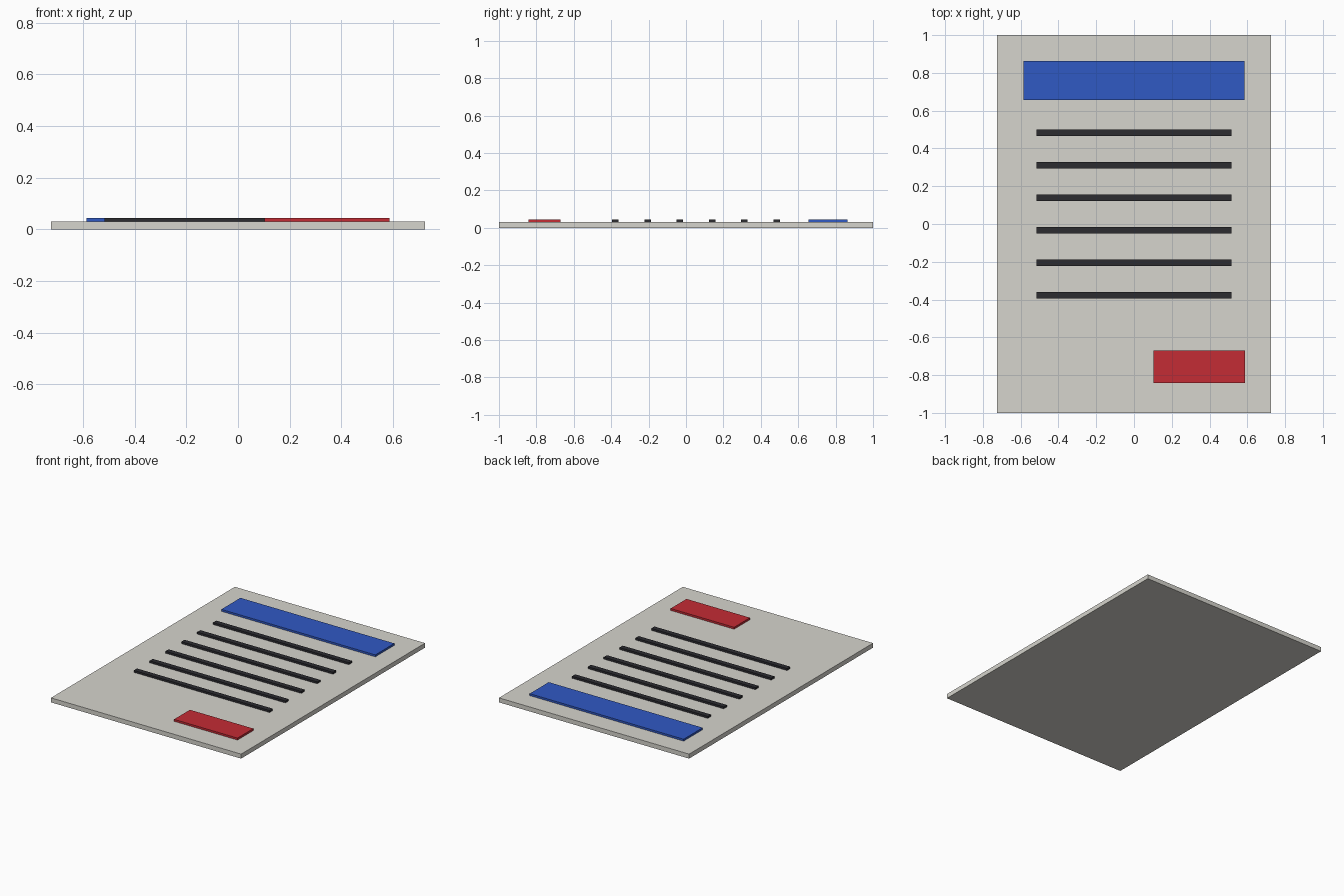
import bpy

if "Cube" in bpy.data.objects:
    bpy.data.objects.remove(bpy.data.objects["Cube"])

SHEET_TOP = 0.031
PRINT_TOP = 0.0445


def material(name, rgb):
    mat = bpy.data.materials.new(name)
    mat.diffuse_color = (*rgb, 1.0)
    mat.use_nodes = True
    mat.node_tree.nodes["Principled BSDF"].inputs["Base Color"].default_value = mat.diffuse_color
    return mat


def slab(name, x, y, width, depth, z0, z1, mat):
    """Flat box centred on (x, y) between heights z0 and z1."""
    bpy.ops.mesh.primitive_cube_add(size=1, location=(x, y, (z0 + z1) / 2))
    ob = bpy.context.object
    ob.name = name
    ob.scale = (width, depth, z1 - z0)
    bpy.ops.object.transform_apply(location=False, rotation=False, scale=True)
    if mat:
        ob.data.materials.append(mat)
    return ob


blue = material("blue", (0.03, 0.10, 0.55))
red = material("red", (0.55, 0.025, 0.035))
ink = material("ink", (0.025, 0.025, 0.03))
paper = material("paper", (0.67, 0.66, 0.61))

# Sheet
slab("paper_sheet", 0, 0, 1.448, 2.0, 0, SHEET_TOP, paper)

# Header band and stamp block
slab("header_band", 0, 0.7595, 1.172, 0.207, SHEET_TOP, PRINT_TOP, blue)
slab("stamp_block", 0.345, -0.757, 0.483, 0.172, SHEET_TOP, PRINT_TOP, red)

# Rows of text represented by bars
for i in range(6):
    slab(f"text_line_{i + 1}", 0, 0.484 - 0.1724 * i, 1.034, 0.0345,
         SHEET_TOP, PRINT_TOP, ink)
